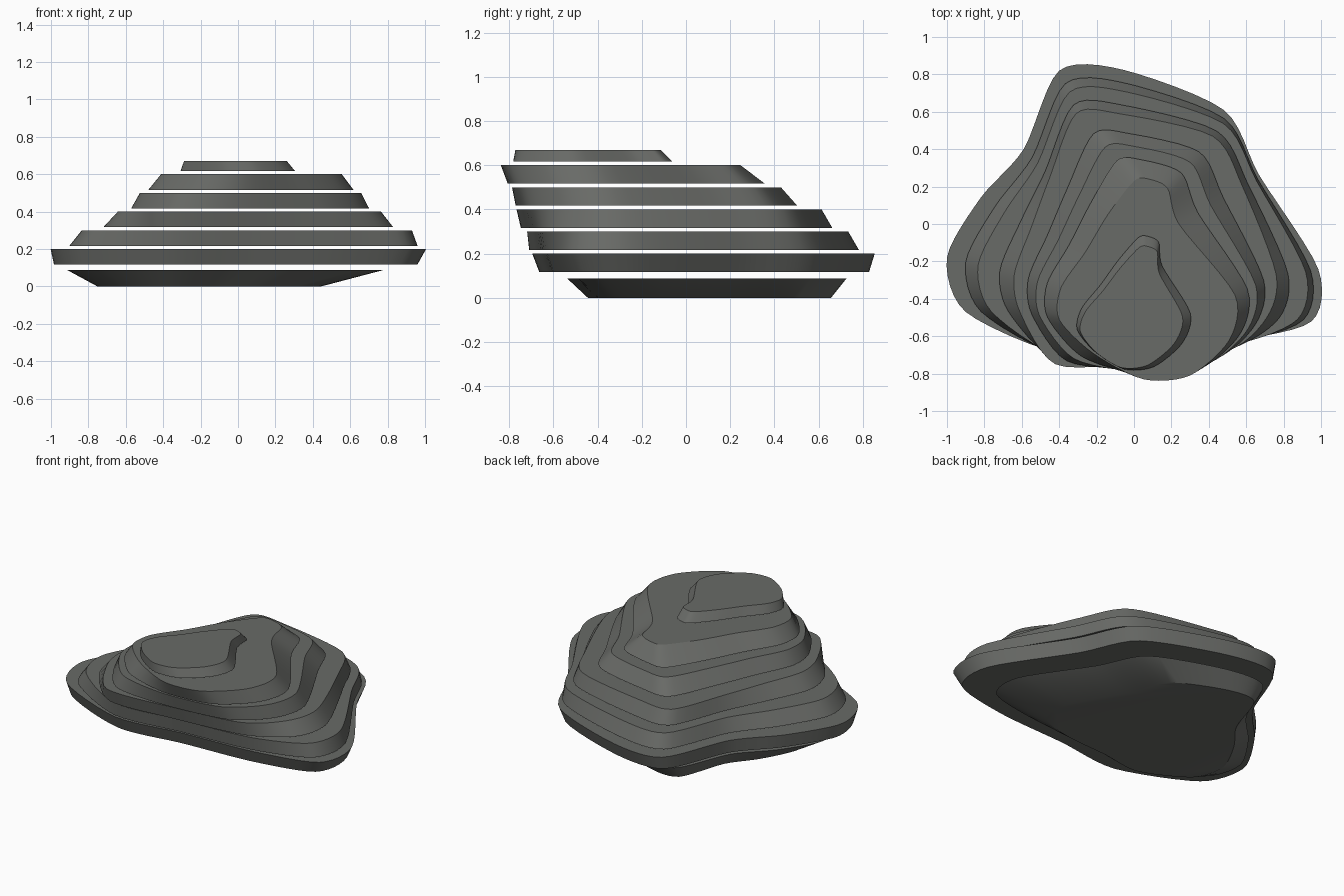
import bpy, bmesh
from mathutils import Vector

if "Cube" in bpy.data.objects:
    bpy.data.objects.remove(bpy.data.objects["Cube"])

mat = bpy.data.materials.new("dark_stone")
mat.diffuse_color = (0.14, 0.145, 0.135, 1)
mat.use_nodes = True
mat.node_tree.nodes["Principled BSDF"].inputs["Base Color"].default_value = mat.diffuse_color


def smooth_loop(pts, steps=6):
    """Closed Catmull-Rom curve through the points."""
    n, out = len(pts), []
    for i in range(n):
        a, b, c, d = (pts[(i + k) % n] for k in (-1, 0, 1, 2))
        for s in range(steps):
            t = s / steps
            # Slightly tightened tangents keep the corners crisp
            m0, m1 = (c - a) * 0.4, (d - b) * 0.4
            out.append(b * (2 * t**3 - 3 * t**2 + 1) + m0 * (t**3 - 2 * t**2 + t)
                       + c * (3 * t**2 - 2 * t**3) + m1 * (t**3 - t**2))
    return out


def outline(*flat):
    return [Vector(flat[i:i + 2]) for i in range(0, len(flat), 2)]


def blend(low, high, f):
    return [p.lerp(q, f) for p, q in zip(low, high)]


def fit(o, sx, sy, dx, dy, shear=0):
    """Scale, shear and shift an outline."""
    return [Vector((p.x * sx + p.y * shear + dx, p.y * sy + dy)) for p in o]


def slab(name, z0, z1, low, high):
    bm = bmesh.new()
    a, b = [[bm.verts.new((p.x, p.y, z)) for p in smooth_loop(o)]
            for o, z in ((low, z0), (high, z1))]
    for i in range(len(a)):
        j = (i + 1) % len(a)
        bm.faces.new((a[i], a[j], b[j], b[i]))
    bm.faces.new(a[::-1])
    bm.faces.new(b)
    me = bpy.data.meshes.new(name)
    bm.to_mesh(me)
    bm.free()
    me.materials.append(mat)
    ob = bpy.data.objects.new(name, me)
    bpy.context.collection.objects.link(ob)
    bpy.ops.object.select_all(action='DESELECT')
    ob.select_set(True)
    bpy.context.view_layer.objects.active = ob
    bpy.ops.object.shade_smooth_by_angle(angle=0.5)


# Key contours, counter-clockwise from the back-left corner
rim = outline(-.40, .82, -.59, .4, -.82, .14, -1, -.18, -.90, -.47, -.4, -.69, .05, -.65,
              .55, -.62, .95, -.52, .985, -.24, .67, .26, .48, .61, -.06, .825)
middle = outline(-.31, .59, -.45, .25, -.55, -.02, -.64, -.27, -.61, -.47, -.42, -.75, 0, -.745,
                 .5, -.68, .71, -.5, .76, -.27, .58, .2, .42, .47, -.08, .59)
crown = outline(0, .23, -.14, .05, -.26, -.15, -.39, -.34, -.40, -.51, -.22, -.69, .05, -.83,
                .3, -.81, .51, -.62, .54, -.38, .24, 0, .18, .19, .08, .24)

# Slabs derived from the key contours
foot = fit(rim, .595, .71, -.155, .05)
base = fit(rim, .84, .815, -.07, .03)
third = fit(blend(rim, middle, .43), 1.01, .985, .02, -.005)
fifth = blend(middle, crown, .5)
summit = fit(crown, .565, .605, 0, -.265, .12)

slab("base_slab", 0, .087, foot, base)
layers = [("rim_slab", rim, .8), ("third_slab", third, .6), ("fourth_slab", middle, .6),
          ("fifth_slab", fifth, .6), ("sixth_slab", crown, .4), ("summit_slab", summit, .85)]
below = base
for i, (name, top, f) in enumerate(layers):
    z = .1 * (i + 1)
    slab(name, z + .017, min(z + .1, .67), blend(below, top, f), top)
    below = top
